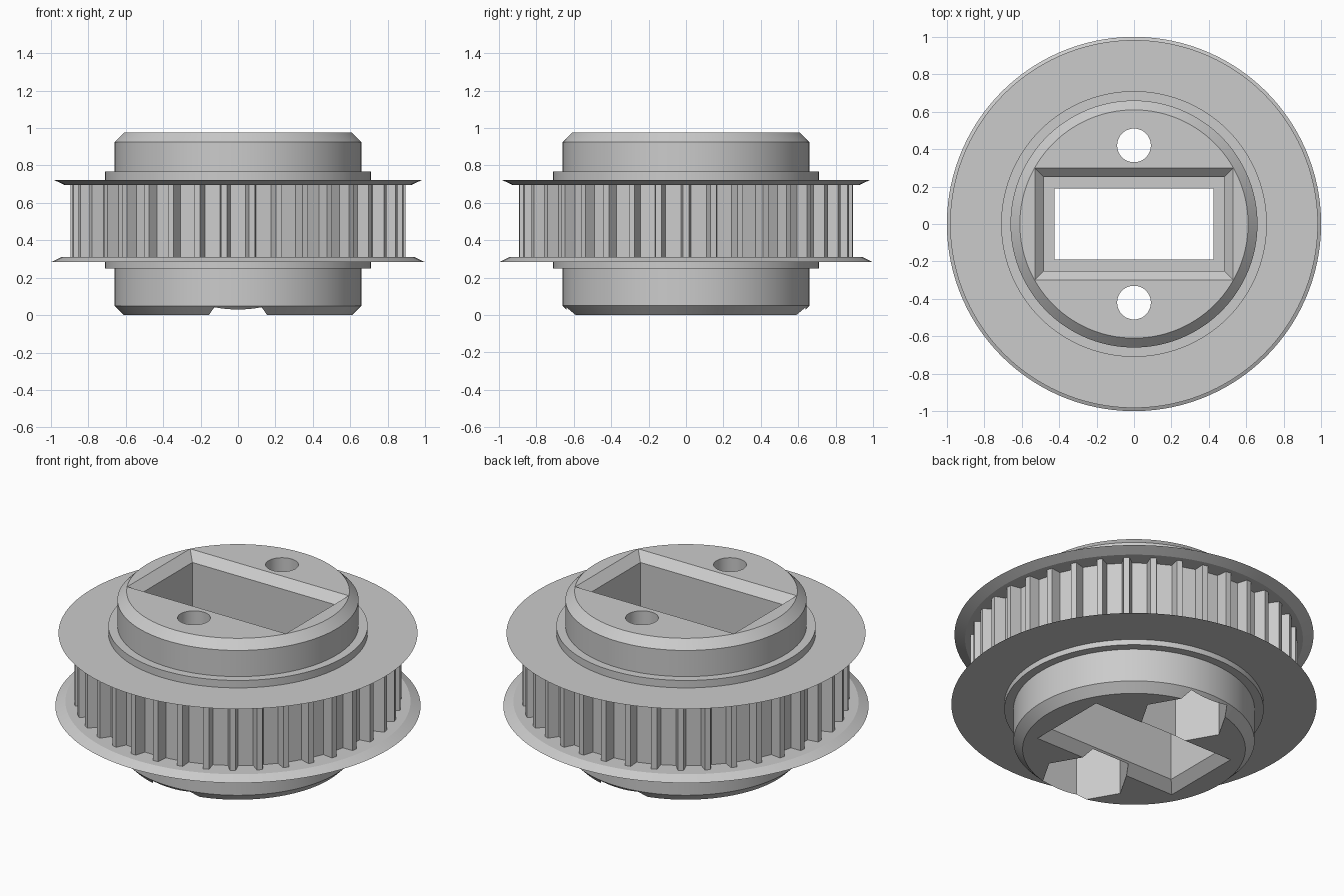
import bpy
import bmesh
from math import sin, cos, pi

if "Cube" in bpy.data.objects:
    bpy.data.objects.remove(bpy.data.objects["Cube"])

GREY = (0.6, 0.6, 0.6, 1.0)
metal = bpy.data.materials.new("grey_metal")
metal.use_nodes = True
metal.diffuse_color = GREY
metal.node_tree.nodes["Principled BSDF"].inputs["Base Color"].default_value = GREY

SEGMENTS = 120
TEETH = 38


def ring(radius, z, sides=SEGMENTS, y=0.0):
    return [(radius * cos(2 * pi * i / sides), y + radius * sin(2 * pi * i / sides), z)
            for i in range(sides)]


def rectangle(hx, hy, z):
    return [(-hx, -hy, z), (hx, -hy, z), (hx, hy, z), (-hx, hy, z)]


def loft(name, sections, caps=True):
    """Skin a stack of matching cross-sections, listed from the bottom up."""
    bm = bmesh.new()
    rows = [[bm.verts.new(p) for p in section] for section in sections]
    count = len(rows[0])
    for low, high in zip(rows, rows[1:]):
        for i in range(count):
            j = (i + 1) % count
            bm.faces.new((low[i], low[j], high[j], high[i]))
    if caps:
        bm.faces.new(rows[0][::-1])
        bm.faces.new(rows[-1])
    mesh = bpy.data.meshes.new(name)
    bm.to_mesh(mesh)
    bm.free()
    mesh.materials.append(metal)
    obj = bpy.data.objects.new(name, mesh)
    bpy.context.collection.objects.link(obj)
    return obj


def activate(obj):
    bpy.ops.object.select_all(action='DESELECT')
    obj.select_set(True)
    bpy.context.view_layer.objects.active = obj


def cut(obj, cutter):
    cutter.hide_render = True
    mod = obj.modifiers.new("cut", 'BOOLEAN')
    mod.operation = 'DIFFERENCE'
    mod.solver = 'EXACT'
    mod.object = cutter
    activate(obj)
    bpy.ops.object.modifier_apply(modifier=mod.name)
    bpy.data.objects.remove(cutter)


def smooth(obj):
    activate(obj)
    bpy.ops.object.shade_smooth_by_angle(angle=pi / 9)


# Chamfered hub
hub = loft("hub", [ring(r, z) for r, z in
                   ((0.61, 0), (0.66, 0.05), (0.66, 0.925), (0.61, 0.975))])

# Stepped rectangular bore, flared at both ends
cut(hub, loft("bore_cutter", [rectangle(*s) for s in (
    (0.535, 0.31, -0.05), (0.425, 0.19, 0.05), (0.425, 0.19, 0.49), (0.48, 0.25, 0.49),
    (0.48, 0.25, 0.925), (0.58, 0.35, 1.025))]))

# Screw holes with hexagonal nut pockets underneath
for y in (-0.42, 0.42):
    cut(hub, loft("hole_cutter", [ring(0.09, z, 48, y) for z in (0.2, 1.1)]))
    cut(hub, loft("nut_cutter", [ring(0.254, z, 6, y) for z in (-0.1, 0.4)]))
smooth(hub)

# Flanges with collars, bevelled on the side facing the teeth
lower_flange = loft("lower_flange", [ring(r, z) for r, z in (
    (0.66, 0.25), (0.71, 0.25), (0.71, 0.283), (1.0, 0.283), (0.945, 0.31), (0.66, 0.31))],
    caps=False)
upper_flange = loft("upper_flange", [ring(r, z) for r, z in (
    (0.66, 0.695), (0.925, 0.695), (0.983, 0.722), (0.71, 0.722), (0.71, 0.767),
    (0.66, 0.767))], caps=False)
smooth(lower_flange)
smooth(upper_flange)

# Toothed ring: narrow tapered ribs with flat grooves between
ROOT, TIP = 0.832, 0.895


def tooth_outline(z):
    points = []
    for k in range(TEETH):
        a = 2 * pi * k / TEETH
        for r, side in ((ROOT, -0.028), (TIP, -0.016), (TIP, 0.016), (ROOT, 0.028)):
            points.append((r * cos(a) - side * sin(a), r * sin(a) + side * cos(a), z))
    return points


loft("toothed_ring", [tooth_outline(0.31), tooth_outline(0.695)], caps=False)
